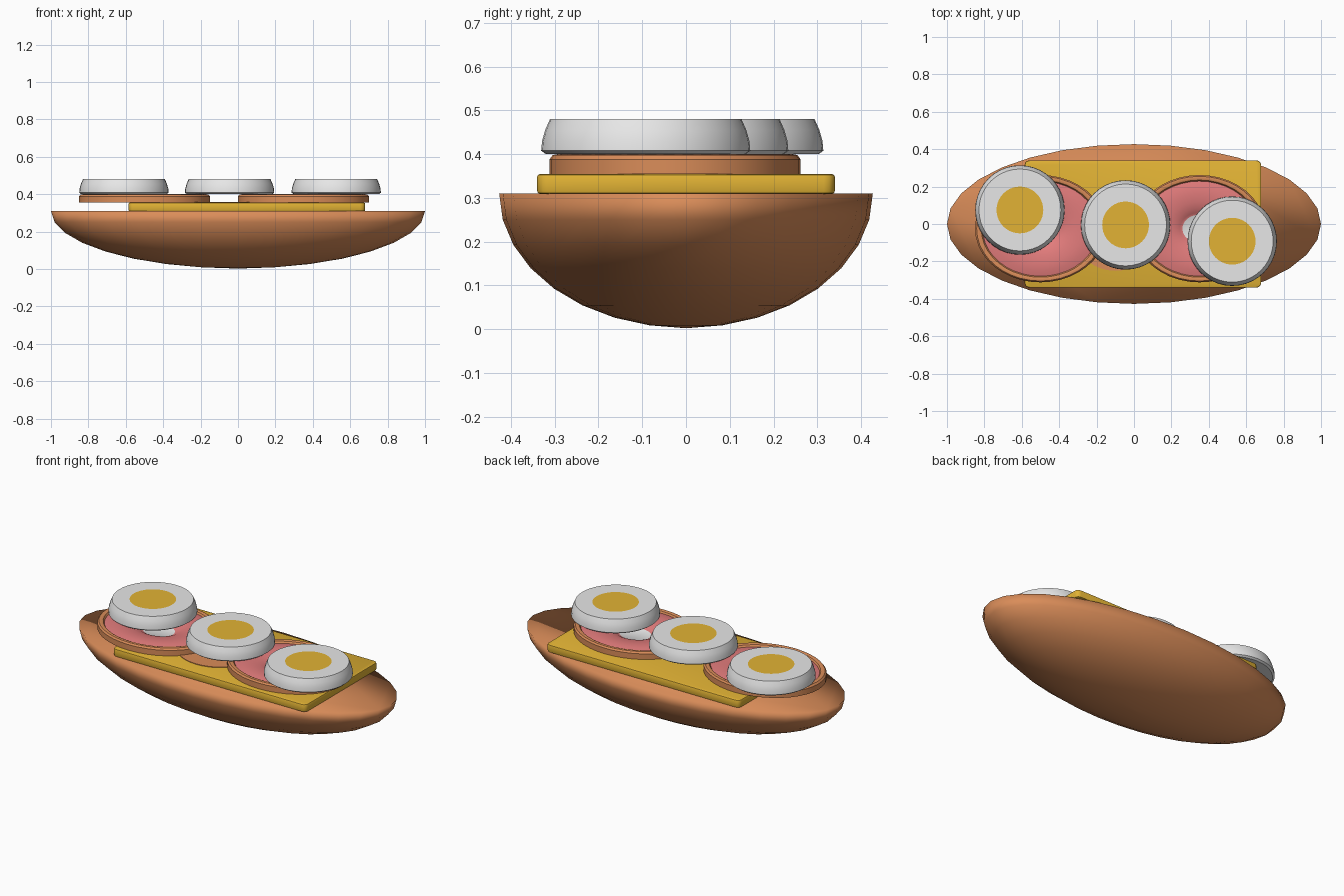
import bpy, bmesh, math

if "Cube" in bpy.data.objects:
    bpy.data.objects.remove(bpy.data.objects["Cube"])

def material(name, rgb):
    m = bpy.data.materials.new(name)
    m.diffuse_color = (*rgb, 1)
    m.use_nodes = True
    m.node_tree.nodes["Principled BSDF"].inputs["Base Color"].default_value = m.diffuse_color
    return m

CRUST = material("crust_brown", (0.70, 0.265, 0.10))
YELLOW = material("yellow", (0.76, 0.45, 0.035))
PINK = material("ham_pink", (0.76, 0.20, 0.20))
WHITE = material("egg_white", (0.80, 0.80, 0.80))

def finish(name, bm, mats, angle=None):
    bmesh.ops.recalc_face_normals(bm, faces=bm.faces)
    me = bpy.data.meshes.new(name)
    bm.to_mesh(me)
    bm.free()
    for m in mats:
        me.materials.append(m)
    ob = bpy.data.objects.new(name, me)
    bpy.context.collection.objects.link(ob)
    bpy.ops.object.select_all(action='DESELECT')
    ob.select_set(True)
    bpy.context.view_layer.objects.active = ob
    if angle is None:
        bpy.ops.object.shade_smooth()
    else:
        bpy.ops.object.shade_smooth_by_angle(angle=math.radians(angle))
    return ob

def lathe(name, profile, mats, center=(0, 0), scale=(1, 1), seg=32, angle=35):
    """Spin (radius, z, material) points into a closed, capped, elliptical solid."""
    bm = bmesh.new()
    rings = []
    for r, z, _ in profile:
        rings.append([bm.verts.new((center[0] + scale[0] * r * math.cos(2 * math.pi * i / seg),
                                    center[1] + scale[1] * r * math.sin(2 * math.pi * i / seg), z))
                      for i in range(seg)])
    for k in range(len(rings) - 1):
        a, b = rings[k], rings[k + 1]
        for i in range(seg):
            j = (i + 1) % seg
            bm.faces.new((a[i], a[j], b[j], b[i])).material_index = profile[k][2]
    bm.faces.new(rings[0][::-1]).material_index = profile[0][2]
    bm.faces.new(rings[-1]).material_index = profile[-1][2]
    return finish(name, bm, mats, angle)

# bread half: lower half of an ellipsoid, softly shaded over the cut face
bread = [(math.sin(t), 0.31 - 0.307 * math.cos(t), 0)
         for t in (math.pi / 2 * k / 8 for k in range(1, 9))]
bread.insert(0, (0.02, 0.003, 0))
lathe("bread_half", bread, [CRUST], scale=(1, 0.427), angle=None)

# cheese slice: thin plate with softened edges
bm = bmesh.new()
bmesh.ops.create_cube(bm, size=1)
for v in bm.verts:
    v.co = (0.0475 + v.co.x * 1.265, v.co.y * 0.68, 0.332 + v.co.z * 0.045)
upright = [e for e in bm.edges if abs(e.verts[0].co.z - e.verts[1].co.z) > 0.01]
bmesh.ops.bevel(bm, geom=upright, offset=0.025, segments=3, affect='EDGES', profile=0.5)
rim = [e for e in bm.edges if abs(e.verts[0].co.z - e.verts[1].co.z) < 0.001]
bmesh.ops.bevel(bm, geom=rim, offset=0.006, segments=2, affect='EDGES', profile=0.5)
finish("cheese_slice", bm, [YELLOW], 35)

# low slice just breaking through the cheese
lathe("lower_slice", [(1, 0.32, 0), (1, 0.358, 0)], [CRUST],
      center=(-0.10, -0.09), scale=(0.2, 0.16))

# ham slices: brown rind, domed pink meat, pale centre
ham = [(1.0, 0.355, 0), (1.0, 0.388, 0), (0.975, 0.398, 0), (0.94, 0.40, 0),
       (0.905, 0.396, 0), (0.885, 0.386, 1), (0.78, 0.393, 1), (0.65, 0.395, 1),
       (0.50, 0.391, 1), (0.38, 0.382, 1), (0.30, 0.370, 1), (0.26, 0.362, 2)]
for side, x in (("left", -0.50), ("right", 0.35)):
    lathe(side + "_ham_slice", ham, [CRUST, PINK, WHITE],
          center=(x, -0.025), scale=(0.35, 0.287), seg=40)

# egg slices with flat yolk on the cut face
egg = [(0.228, 0.40, 0), (0.239, 0.408, 0), (0.237, 0.43, 0), (0.230, 0.455, 0),
       (0.219, 0.48, 0), (0.125, 0.48, 1)]
for side, x, y in (("left", -0.61, 0.075), ("middle", -0.045, -0.005), ("right", 0.525, -0.092)):
    lathe(side + "_egg_slice", egg, [WHITE, YELLOW], center=(x, y), seg=40)
